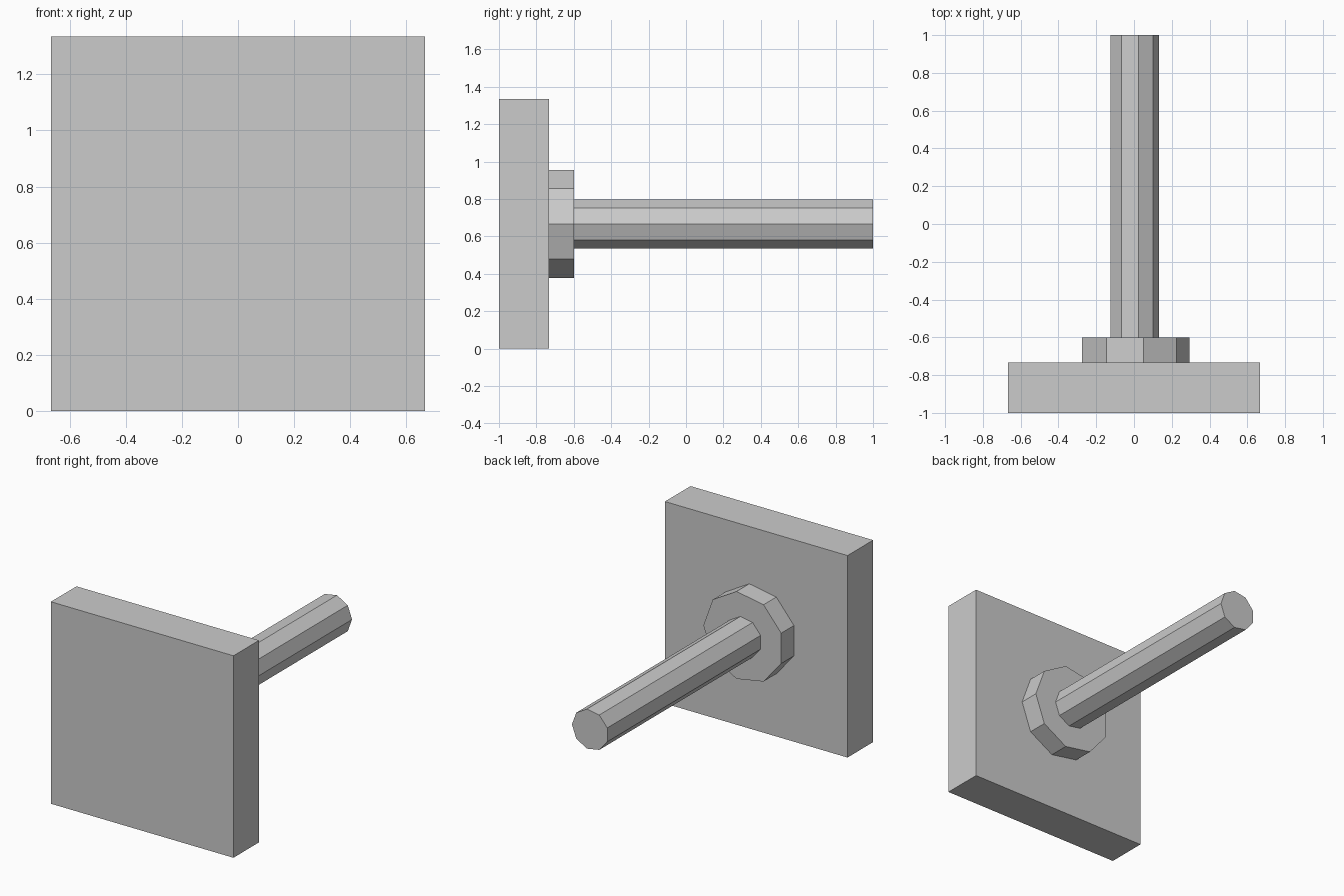
import bpy
import bmesh
from math import cos, sin, pi
from mathutils import Vector

cube = bpy.data.objects.get("Cube")
if cube:
    bpy.data.objects.remove(cube, do_unlink=True)

CENTRE_Z = 0.667

# Single plain grey for every part
grey = bpy.data.materials.new("plain grey")
grey.use_nodes = True
colour = (0.6, 0.6, 0.6, 1)
grey.diffuse_color = colour
grey.node_tree.nodes["Principled BSDF"].inputs["Base Color"].default_value = colour


def prism(name, outline, y_front, y_back):
    """Extrude an x-z outline, centred on the shared axis, along y."""
    bm = bmesh.new()
    face = bm.faces.new([bm.verts.new((x, y_front, CENTRE_Z + z)) for x, z in outline])
    result = bmesh.ops.extrude_face_region(bm, geom=[face], use_keep_orig=True)
    moved = [v for v in result["geom"] if isinstance(v, bmesh.types.BMVert)]
    bmesh.ops.translate(bm, verts=moved, vec=Vector((0, y_back - y_front, 0)))
    bmesh.ops.recalc_face_normals(bm, faces=bm.faces)
    mesh = bpy.data.meshes.new(name)
    bm.to_mesh(mesh)
    bm.free()
    mesh.materials.append(grey)
    obj = bpy.data.objects.new(name, mesh)
    bpy.context.collection.objects.link(obj)
    return obj


def polygon(radius, sides=9):
    """Regular outline with its first corner towards +x."""
    return [(radius * cos(2 * pi * i / sides), radius * sin(2 * pi * i / sides))
            for i in range(sides)]


# Square plate at the front, with a collar and a long rod behind it
half = CENTRE_Z
prism("square_plate", [(-half, -half), (half, -half), (half, half), (-half, half)], -1, -0.733)
prism("collar", polygon(0.293), -0.733, -0.6)
prism("rod", polygon(0.133), -0.6, 1)
